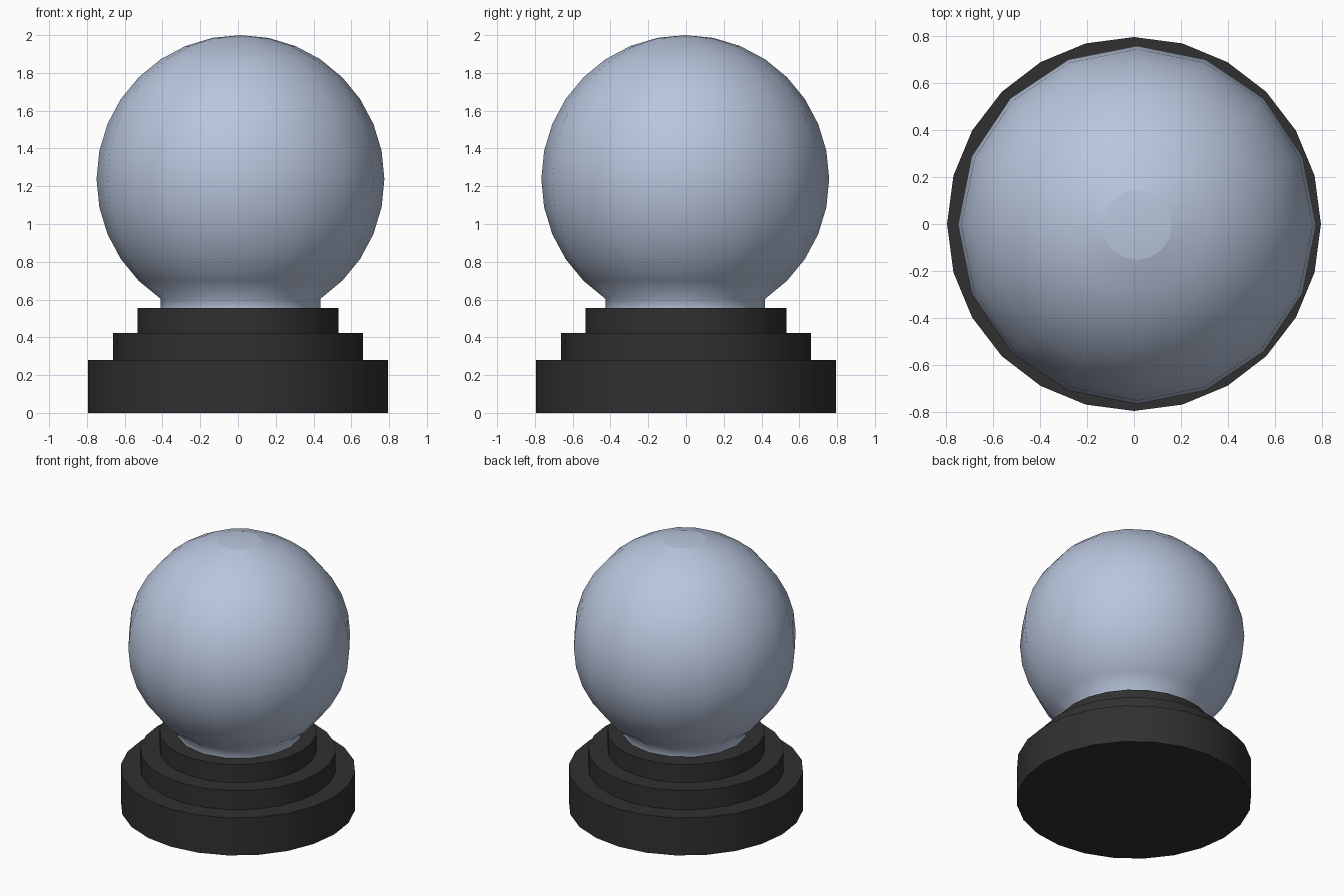
import bpy, bmesh, math

if "Cube" in bpy.data.objects:
    bpy.data.objects.remove(bpy.data.objects["Cube"])

def material(name, color):
    m = bpy.data.materials.new(name)
    m.diffuse_color = color
    m.use_nodes = True
    m.node_tree.nodes["Principled BSDF"].inputs["Base Color"].default_value = m.diffuse_color
    return m

def lathe(name, profile, sides, mat, center=(0, 0), angle=40):
    """Revolve (radius, z) points about z; radius 0 makes a pole."""
    bm = bmesh.new()
    rings = []
    for r, z in profile:
        n = sides if r > 0 else 1
        rings.append([bm.verts.new((center[0] + r * math.cos(2 * math.pi * i / sides),
                                    center[1] + r * math.sin(2 * math.pi * i / sides), z))
                      for i in range(n)])
    for a, b in zip(rings, rings[1:]):
        for i in range(sides):
            j = (i + 1) % sides
            if len(b) == 1:
                bm.faces.new((a[i], a[j], b[0]))
            else:
                bm.faces.new((a[i], a[j], b[j], b[i]))
    # close open ends with flat discs
    if len(rings[0]) > 1:
        bm.faces.new(rings[0][::-1])
    if len(rings[-1]) > 1:
        bm.faces.new(rings[-1])
    me = bpy.data.meshes.new(name)
    bm.to_mesh(me)
    bm.free()
    me.materials.append(mat)
    ob = bpy.data.objects.new(name, me)
    bpy.context.collection.objects.link(ob)
    bpy.ops.object.select_all(action='DESELECT')
    ob.select_set(True)
    bpy.context.view_layer.objects.active = ob
    bpy.ops.object.shade_smooth_by_angle(angle=math.radians(angle))
    return ob

dark = material("dark_base", (0.03, 0.03, 0.03, 1))
glass = material("pale_blue_glass", (0.48, 0.56, 0.72, 1))

# stepped pedestal
R1, R2, R3 = 0.795, 0.662, 0.532
lathe("stepped_base", [(R1, 0), (R1, 0.28), (R2, 0.28), (R2, 0.422),
                       (R3, 0.422), (R3, 0.556)], 24, dark)

# globe with a short straight neck
R, CZ, STEP = 0.762, 1.238, math.pi / 16
profile = [(R * math.cos(5 * STEP), 0.545)]
profile += [(R * math.cos(k * STEP), CZ + R * math.sin(k * STEP)) for k in range(-5, 8)]
profile.append((0, CZ + R))
globe = lathe("globe", profile, 16, glass, center=(0.013, -0.004), angle=70)

# crisp ring around the crown cap
crown_z = CZ + R * math.sin(7 * STEP)
for e in globe.data.edges:
    if all(abs(globe.data.vertices[v].co.z - crown_z) < 1e-4 for v in e.vertices):
        e.use_edge_sharp = True
